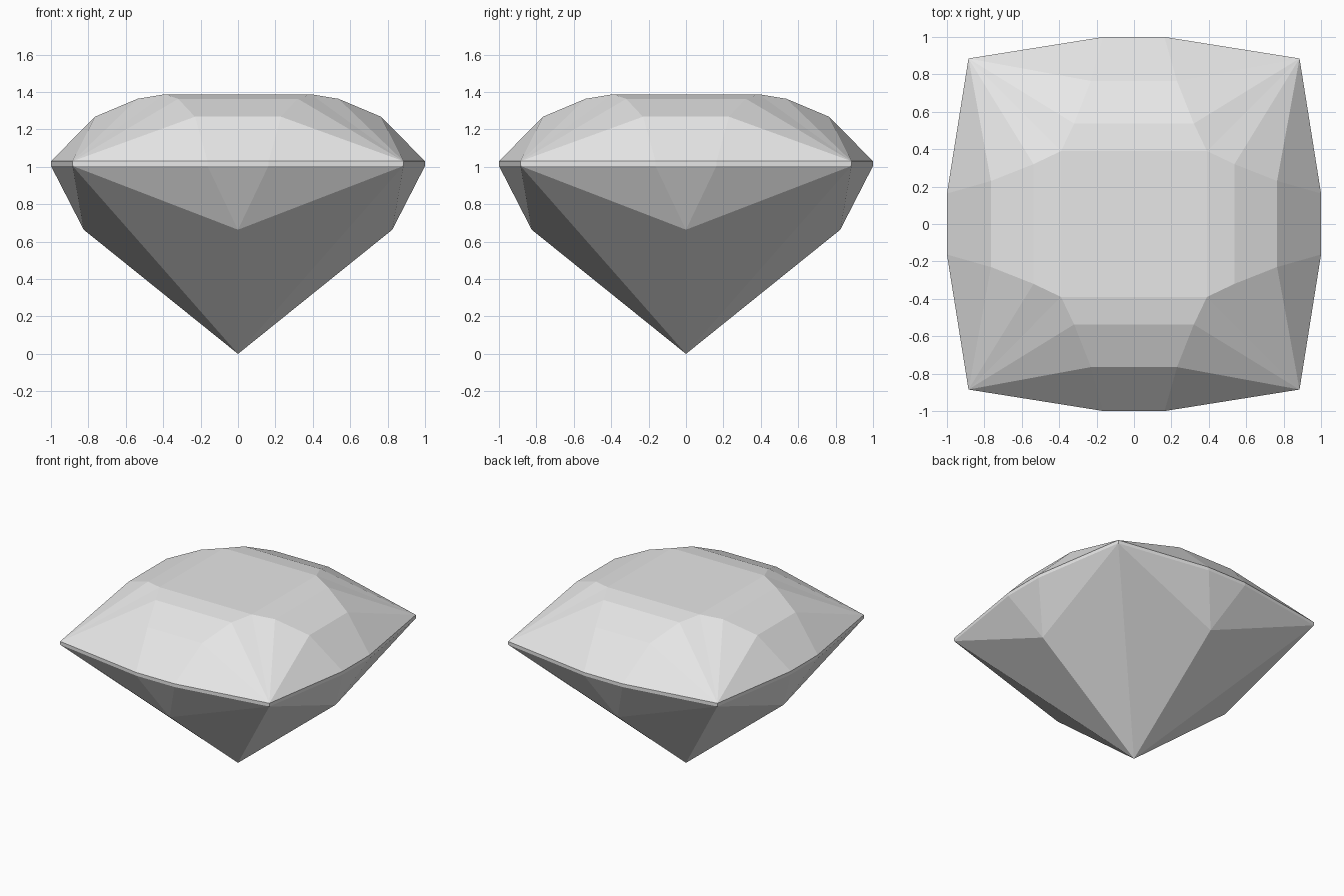
import bpy
import bmesh
from math import pi
from mathutils import Matrix, Vector

cube = bpy.data.objects.get("Cube")
if cube:
    bpy.data.objects.remove(cube)

CORNER = 0.885
GIRDLE_TOP, GIRDLE_BOTTOM = 1.03, 1.005

# Crown tiers from table to girdle: distance from axis, half width, height
TIERS = [(0.39, 0.39, 1.388), (0.537, 0.32, 1.364),
         (0.765, 0.23, 1.268), (1.0, 0.163, GIRDLE_TOP)]

bm = bmesh.new()


def face(turn, *points):
    bm.faces.new([bm.verts.new(turn @ Vector(p)) for p in points])


# Each side of the stone is the same set of facets turned a quarter
for quarter in range(4):
    turn = Matrix.Rotation(quarter * pi / 2, 3, 'Z')

    # Crown: stepped facets, with fans running out to the corners
    for (d0, w0, z0), (d1, w1, z1) in zip(TIERS, TIERS[1:]):
        face(turn, (-w0, -d0, z0), (-w1, -d1, z1), (w1, -d1, z1), (w0, -d0, z0))
        for s in (-1, 1):
            face(turn, (s * w0, -d0, z0), (s * w1, -d1, z1),
                 (s * CORNER, -CORNER, GIRDLE_TOP))

    # Girdle band, and the pavilion facets below it
    half = TIERS[-1][1]
    outline = [(-CORNER, -CORNER), (-half, -1), (half, -1), (CORNER, -CORNER)]
    peak, tip = (0, -0.825, 0.664), (0, 0, 0)
    for a, b in zip(outline, outline[1:]):
        face(turn, (*a, GIRDLE_BOTTOM), (*b, GIRDLE_BOTTOM),
             (*b, GIRDLE_TOP), (*a, GIRDLE_TOP))
        face(turn, (*a, GIRDLE_BOTTOM), peak, (*b, GIRDLE_BOTTOM))
    for x in (-CORNER, CORNER):
        face(turn, (x, -CORNER, GIRDLE_BOTTOM), peak, tip)

# Flat table on top
size, _, top = TIERS[0]
face(Matrix.Identity(3), (-size, -size, top), (size, -size, top),
     (size, size, top), (-size, size, top))

bmesh.ops.remove_doubles(bm, verts=bm.verts, dist=0.001)
bmesh.ops.recalc_face_normals(bm, faces=bm.faces)

mesh = bpy.data.meshes.new("cut_gemstone")
bm.to_mesh(mesh)
bm.free()
gem = bpy.data.objects.new("cut_gemstone", mesh)
bpy.context.collection.objects.link(gem)

# Pale grey stone
stone = bpy.data.materials.new("pale_grey_stone")
stone.use_nodes = True
colour = (0.8, 0.8, 0.8, 1)
stone.diffuse_color = colour
stone.node_tree.nodes["Principled BSDF"].inputs["Base Color"].default_value = colour
mesh.materials.append(stone)
